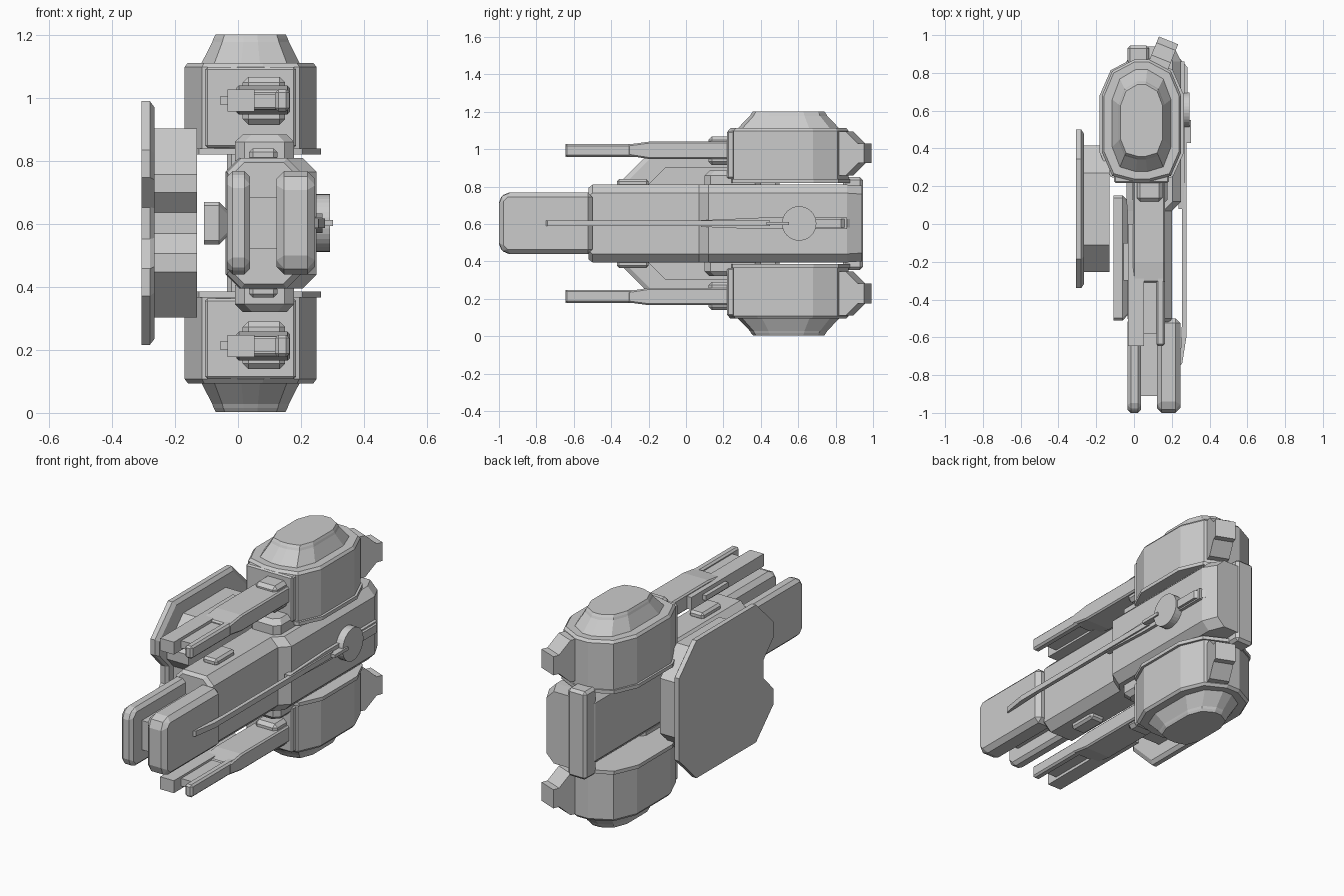
import bpy, bmesh, math
from mathutils import Matrix, Vector

if "Cube" in bpy.data.objects:
    bpy.data.objects.remove(bpy.data.objects["Cube"])

MID = 0.603  # height of the top/bottom symmetry plane


def finish(name, bm, bevel=0, mirror=False):
    """Turn a bmesh into an object; mirror copies it across the mid plane."""
    bmesh.ops.recalc_face_normals(bm, faces=bm.faces)
    bmesh.ops.translate(bm, verts=bm.verts, vec=(0, 0, -MID))
    mesh = bpy.data.meshes.new(name)
    bm.to_mesh(mesh)
    bm.free()
    ob = bpy.data.objects.new(name, mesh)
    ob.location.z = MID
    bpy.context.collection.objects.link(ob)
    if bevel:
        m = ob.modifiers.new("bevel", 'BEVEL')
        m.width, m.segments, m.limit_method = bevel, 1, 'ANGLE'
    if mirror:
        m = ob.modifiers.new("mirror", 'MIRROR')
        m.use_axis = (False, False, True)
        m.use_mirror_merge = False
    return ob


def loft(name, rings, bevel=0, mirror=False, turn=None):
    """Skin a list of equally long point rings and cap both ends."""
    bm = bmesh.new()
    vs = [[bm.verts.new(p) for p in r] for r in rings]
    n = len(vs[0])
    for a, b in zip(vs, vs[1:]):
        for i in range(n):
            bm.faces.new((a[i], a[(i + 1) % n], b[(i + 1) % n], b[i]))
    bm.faces.new(vs[0])
    bm.faces.new(vs[-1])
    if turn:
        angle, centre = turn
        bmesh.ops.rotate(bm, verts=bm.verts, cent=centre,
                         matrix=Matrix.Rotation(math.radians(angle), 3, 'Z'))
    return finish(name, bm, bevel, mirror)


def ring(axis, t, pts):
    """Place a 2D outline at position t on an axis."""
    if axis == 'x':
        return [(t, u, v) for u, v in pts]
    if axis == 'y':
        return [(u, t, v) for u, v in pts]
    return [(u, v, t) for u, v in pts]


def prism(name, axis, pts, a, b, **kw):
    return loft(name, [ring(axis, a, pts), ring(axis, b, pts)], **kw)


def box(name, x, y, z, **kw):
    return prism(name, 'z', [(x[0], y[0]), (x[1], y[0]), (x[1], y[1]), (x[0], y[1])], *z, **kw)


def octo(u0, u1, v0, v1, c):
    return [(u0 + c, v0), (u1 - c, v0), (u1, v0 + c), (u1, v1 - c),
            (u1 - c, v1), (u0 + c, v1), (u0, v1 - c), (u0, v0 + c)]


def scaled(pts, sx, sy, centre):
    cx, cy = centre
    return [(cx + (x - cx) * sx, cy + (y - cy) * sy) for x, y in pts]


# Central hull: slim front, wider rear, chamfered tail
sections = [(-0.52, -0.025, 0.19, 0.41, 0.795, 0.045), (-0.50, -0.035, 0.20, 0.395, 0.81, 0.045),
            (0.07, -0.035, 0.20, 0.395, 0.81, 0.045), (0.12, -0.04, 0.25, 0.395, 0.81, 0.045),
            (0.86, -0.04, 0.25, 0.395, 0.81, 0.045), (0.94, 0.0, 0.21, 0.40, 0.805, 0.045)]
loft("hull", [ring('y', s[0], octo(*s[1:])) for s in sections])
box("tail_block", (-0.035, 0.08), (0.84, 0.945), (0.355, 0.85), bevel=0.015)

# Front prongs with a recessed plate between them
for name, x0, x1, bev in (("left_prong", -0.035, 0.038, 0.018), ("right_prong", 0.122, 0.245, 0.028)):
    prism(name, 'x', [(-1, 0.475), (-0.965, 0.44), (-0.5, 0.44), (-0.5, 0.768),
                      (-0.965, 0.768), (-1, 0.733)], x0, x1, bevel=bev)
box("inner_rail", (0.03, 0.13), (-0.91, -0.5), (0.52, 0.685))

# Hatches and pod connectors above and below the hull
box("hatch", (0.035, 0.125), (-0.37, -0.2), (0.80, 0.84), bevel=0.012, mirror=True)
loft("pod_connector", [ring('z', 0.80, octo(-0.01, 0.178, 0.10, 0.40, 0.03)),
                       ring('z', 0.86, octo(-0.01, 0.178, 0.10, 0.40, 0.03)),
                       ring('z', 0.885, octo(0.015, 0.155, 0.125, 0.40, 0.03))], mirror=True)

# Pods: twelve-sided drum with a stepped, tapering cap
outline = [(-0.17, 0.68), (-0.17, 0.38), (-0.115, 0.255), (0.0, 0.225), (0.08, 0.225), (0.195, 0.255),
           (0.25, 0.38), (0.25, 0.68), (0.195, 0.81), (0.08, 0.87), (0.0, 0.87), (-0.115, 0.81)]
pc = (0.04, 0.55)
steps = [(0.825, 1, 1), (1.098, 1, 1), (1.112, 0.95, 0.96), (1.112, 0.74, 0.84),
         (1.178, 0.58, 0.64), (1.19, 0.56, 0.62), (1.2025, 0.53, 0.59)]
loft("pod", [ring('z', z, scaled(outline, sx, sy, pc)) for z, sx, sy in steps], mirror=True)
prism("pod_flange", 'z', scaled(outline, 1.06, 1.02, (0.02, 0.55)), 0.82, 0.84, mirror=True)
box("pod_front_panel", (-0.105, 0.185), (0.218, 0.32), (0.842, 1.098), bevel=0.008, mirror=True)

# Thrusters angled off the rear of each pod
prism("thruster", 'x', [(0.80, 0.86), (0.88, 0.86), (0.95, 0.925), (0.985, 0.925), (0.985, 1.03),
                        (0.95, 1.03), (0.88, 1.095), (0.80, 1.095)], 0.07, 0.18,
      mirror=True, turn=(-22, (0.12, 0.83, 0)))

# Twin-barrel guns in front of each pod
prism("gun_body", 'x', [(-0.31, 0.965), (-0.20, 0.948), (0.24, 0.948), (0.24, 1.04),
                        (-0.20, 1.04), (-0.31, 1.025)], -0.005, 0.165, bevel=0.008, mirror=True)
box("gun_left_barrel", (-0.033, 0.052), (-0.645, 0.0), (0.958, 1.028), mirror=True)
box("gun_right_barrel", (0.118, 0.163), (-0.645, -0.2), (0.958, 1.028), bevel=0.01, mirror=True)
box("gun_middle_rail", (0.045, 0.125), (-0.58, -0.2), (0.97, 1.012), mirror=True)
box("gun_sight", (-0.055, -0.02), (-0.3, -0.1), (0.978, 1.006), mirror=True)
box("gun_bracket", (0.015, 0.15), (0.12, 0.25), (0.915, 1.067), bevel=0.018, mirror=True)

# Left shield: notched outer plate and inner block share one outline shape


def notched(y0, y1, half, corner, notch):
    """Octagon in y/z with a shallow notch in the front edge."""
    top, o = half - corner, notch
    side = [(y1, top), (y1 - corner, half), (y0 + corner, half), (y0, top),
            (y0, o[0]), (y0 + o[2], o[1])]
    return [(y, MID + z) for y, z in side] + [(y, MID - z) for y, z in reversed(side)]


outer = notched(-0.34, 0.50, 0.387, 0.155, (0.145, 0.05, 0.09))
loft("shield_plate", [ring('x', -0.307, outer), ring('x', -0.28, outer),
                      ring('x', -0.265, scaled(outer, 0.95, 0.95, (0.08, MID)))])
prism("shield_block", 'x', notched(-0.255, 0.415, 0.30, 0.145, (0.097, 0.033, 0.06)), -0.27, -0.13)
loft("shield_arm", [ring('x', -0.108, octo(-0.51, 0.15, 0.535, 0.67, 0.012)),
                    ring('x', -0.06, octo(-0.51, 0.15, 0.535, 0.67, 0.012)),
                    ring('x', -0.03, octo(-0.48, 0.12, 0.565, 0.64, 0.012))])

# Right side: long needle, rail, pivot disc and end clasp
prism("needle", 'z', [(0.243, -0.75), (0.255, -0.74), (0.277, -0.60), (0.277, 0.45),
                      (0.255, 0.45), (0.255, -0.50)], 0.588, 0.618)
prism("side_rail", 'x', [(0.08, 0.585), (0.40, 0.572), (0.86, 0.572), (0.86, 0.634),
                         (0.40, 0.634), (0.08, 0.62)], 0.235, 0.268)
prism("rail_clasp", 'z', [(0.23, 0.64), (0.283, 0.66), (0.283, 0.83), (0.23, 0.89)], 0.58, 0.626)
prism("pivot_disc", 'x', [(0.605 + 0.092 * math.cos(i * math.tau / 32),
                           MID + 0.092 * math.sin(i * math.tau / 32)) for i in range(32)], 0.235, 0.293)
box("pivot_pin", (0.26, 0.302), (0.43, 0.55), (0.594, 0.612))
